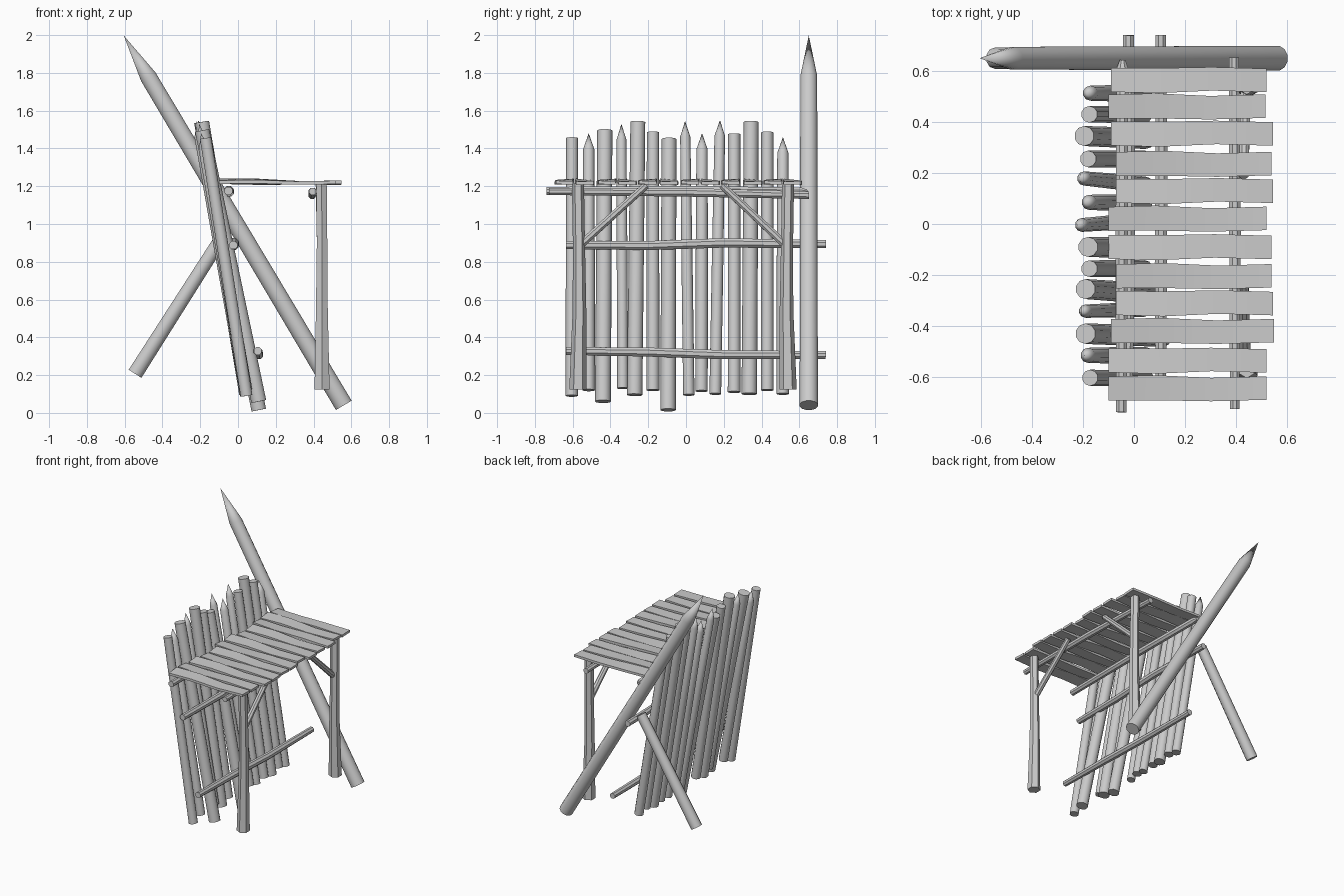
import bpy, bmesh
from mathutils import Vector


def finish(name, bm, angle=0.7):
    bmesh.ops.recalc_face_normals(bm, faces=bm.faces[:])
    me = bpy.data.meshes.new(name)
    bm.to_mesh(me)
    bm.free()
    ob = bpy.data.objects.new(name, me)
    bpy.context.collection.objects.link(ob)
    bpy.ops.object.select_all(action='DESELECT')
    ob.select_set(True)
    bpy.context.view_layer.objects.active = ob
    bpy.ops.object.shade_smooth_by_angle(angle=angle)
    return ob


def skin(bm, rings):
    # bridge rings of equal size and cap both ends
    n = len(rings[0])
    for a, b in zip(rings, rings[1:]):
        for i in range(n):
            j = (i + 1) % n
            bm.faces.new((a[i], a[j], b[j], b[i]))
    bm.faces.new(rings[0])


def log(name, points, radii, sides=10, tip=0.0):
    # round timber along a path, optionally sharpened over the last `tip` units
    from math import cos, sin, tau
    pts = [Vector(p) for p in points]
    axis = (pts[-1] - pts[0]).normalized()
    end = pts[-1]
    if tip:
        pts[-1] = end - axis * tip
    side = axis.cross(Vector((0, 0, 1) if abs(axis.z) < 0.5 else (0, 1, 0))).normalized()
    up = axis.cross(side)
    bm = bmesh.new()
    rings = []
    for p, r in zip(pts, radii):
        rings.append([bm.verts.new(p + r * (side * cos(tau * (k + .5) / sides) + up * sin(tau * (k + .5) / sides)))
                      for k in range(sides)])
    skin(bm, rings)
    last = rings[-1]
    if tip:
        apex = bm.verts.new(end)
        for i in range(sides):
            bm.faces.new((last[i], last[(i + 1) % sides], apex))
    else:
        bm.faces.new(last)
    return finish(name, bm)


def plank(name, x0, x1, y, i):
    # thin warped board made of four cross-sections
    bm = bmesh.new()
    rings = []
    s = 1 if i % 2 else -1
    for t, w, dy, dz in ((0, .047, 0, 0), (.3, .049, .003 * s, .004 * s), (.65, .046, -.004 * s, -.003), (1, .046, .002 * s, .001 * s)):
        x = x0 + (x1 - x0) * t
        z = 1.226 - .008 * t + dz
        roll = .005 * s * (1 - 1.3 * t)
        rings.append([bm.verts.new((x, y + dy + a * w, z + a * roll + b * .009))
                      for a, b in ((-1, -1), (1, -1), (1, 1), (-1, 1))])
    skin(bm, rings)
    bm.faces.new(rings[-1])
    return finish(name, bm)


# palisade: y bottom, z bottom, y top, z top, x bottom, x top, radius, sharpened
STAKES = [
    (-.605, .09, -.603, 1.455, .045, -.172, .033, 0),
    (-.515, .12, -.515, 1.48, .045, -.195, .033, 1),
    (-.44, .06, -.43, 1.495, .11, -.19, .042, 0),
    (-.335, .13, -.342, 1.53, .04, -.205, .029, 1),
    (-.272, .095, -.255, 1.54, .05, -.19, .041, 0),
    (-.175, .12, -.175, 1.485, .04, -.175, .034, 0),
    (-.095, .015, -.09, 1.45, .11, -.18, .041, 0),
    (.015, .095, -.005, 1.545, .04, -.22, .030, 1),
    (.082, .115, .085, 1.48, .04, -.19, .033, 1),
    (.155, .10, .18, 1.55, .045, -.21, .031, 1),
    (.255, .11, .255, 1.475, .04, -.18, .034, 0),
    (.335, .10, .345, 1.54, .045, -.195, .041, 0),
    (.43, .12, .43, 1.485, .04, -.175, .034, 0),
    (.512, .10, .513, 1.46, .04, -.185, .033, 1),
]
for i, (yb, zb, yt, zt, xb, xt, r, sharp) in enumerate(STAKES):
    a, b = Vector((xb, yb, zb)), Vector((xt, yt, zt))
    log(f"palisade_stake_{i + 1}", (a, a.lerp(b, .5), b), (r, r * .98, r * (.9 if sharp else .96)),
        tip=.085 if sharp else 0)

# large sharpened stake and its prop
log("large_stake", ((.56, .65, .04), (-.605, .65, 1.998)), (.05, .046), 12, tip=.255)
log("stake_prop", ((-.545, .65, .207), (-.075, .65, .945)), (.042, .037), 10)

# rails tied across the palisade
log("lower_rail", ((.105, -.635, .328), (.105, -.2, .322), (.108, .2, .308), (.105, .74, .306)), (.022, .026, .026, .022), 8)
log("middle_rail", ((-.025, -.635, .888), (-.022, -.2, .886), (-.02, .2, .9), (-.022, .74, .893)), (.023, .026, .027, .023), 8)

# beams under the deck
log("back_beam", ((-.05, -.738, 1.175), (-.048, 0, 1.178), (-.045, .61, 1.17), (-.045, .642, 1.17)), (.023, .026, .025, .012), 8)
log("front_beam", ((.395, -.725, 1.172), (.396, 0, 1.168), (.392, .652, 1.152)), (.02, .025, .021), 8)

# deck planks: centre y, x start, x end
DECK = [(.565, -.09, .52), (.46, -.1, .515), (.355, -.09, .545), (.235, -.07, .54), (.13, -.07, .545), (.02, -.1, .52),
        (-.09, -.1, .54), (-.205, -.07, .54), (-.31, -.07, .545), (-.42, -.09, .548), (-.535, -.1, .52), (-.645, -.1, .52)]
for i, (y, x0, x1) in enumerate(DECK):
    plank(f"deck_plank_{i + 1}", x0, x1, y, i)

# front posts with diagonal braces
for side, yp, yb in (("near", -.572, -.21), ("far", .54, .19)):
    s = 1 if yp < 0 else -1
    log(f"{side}_post", ((.445, yp, .125), (.444, yp + .008 * s, .55), (.445, yp + .005 * s, .9), (.442, yp, 1.215)),
        (.046, .036, .032, .032), 6)
    log(f"{side}_brace", ((.438, yp + .02 * s, .895), (.43, yb, 1.205)), (.022, .02), 8)
